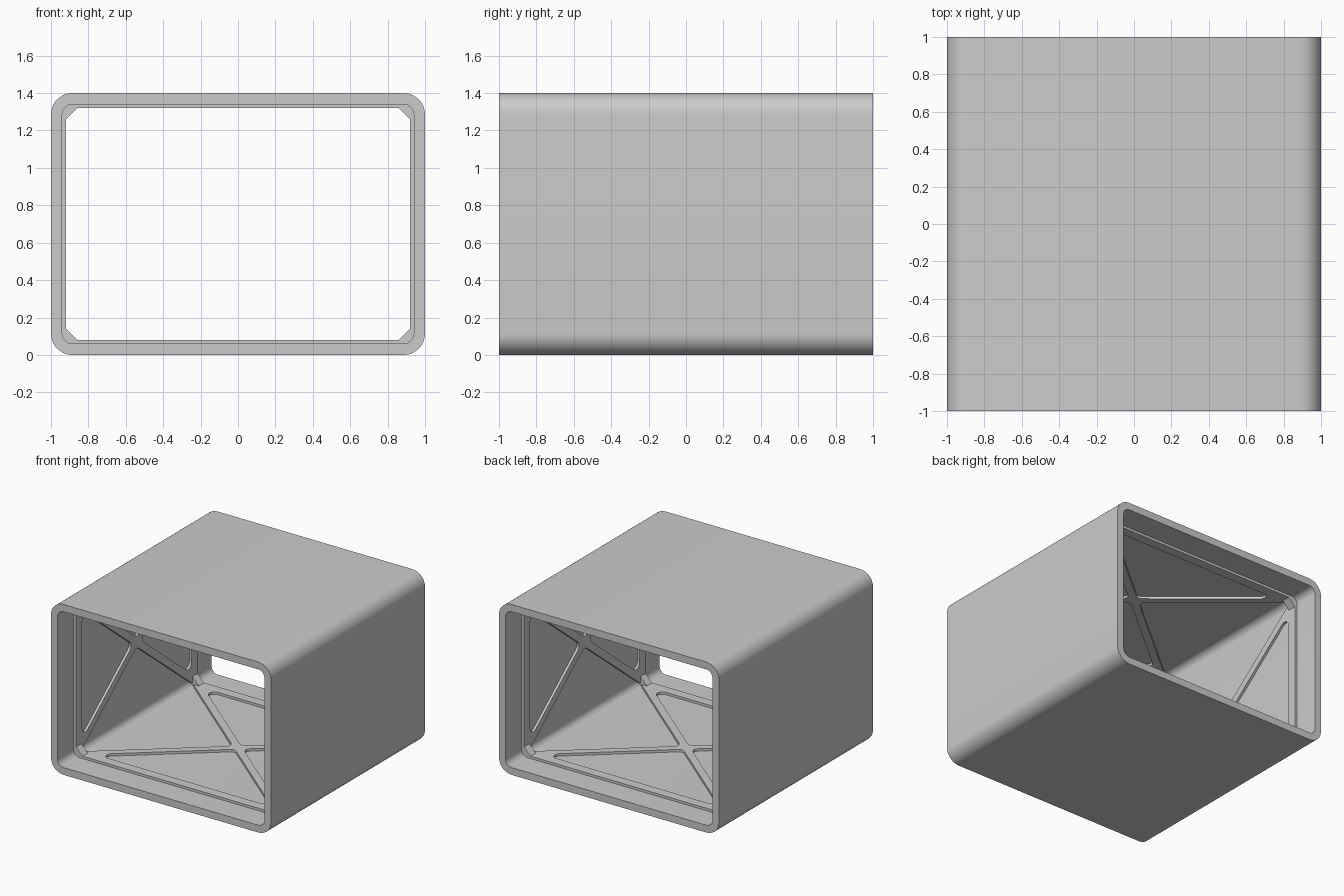
import bpy
import bmesh
import math
from mathutils import Vector

cube = bpy.data.objects.get("Cube")
if cube:
    bpy.data.objects.remove(cube, do_unlink=True)

WIDTH, HEIGHT = 2.0, 1.4
MID_Z = HEIGHT / 2
WALL, RIB_TOP = 0.06, 0.08     # wall thickness, distance of rib crest from outside
RIB_HALF = 0.03                # half width of a diagonal rib
RING_OUT, RING_IN = 0.79, 0.72 # end ring extents along y

gray = bpy.data.materials.new("plain_gray")
gray.use_nodes = True
color = (0.6, 0.6, 0.6, 1)
gray.diffuse_color = color
gray.node_tree.nodes["Principled BSDF"].inputs["Base Color"].default_value = color


def rounded(points, radii, segments=8):
    """Closed polygon with its corners rounded (one segment gives a chamfer)."""
    out = []
    for i, p in enumerate(points):
        p, r = Vector(p), radii[i]
        if r == 0:
            out.append(p)
            continue
        a = (Vector(points[i - 1]) - p).normalized()
        b = (Vector(points[(i + 1) % len(points)]) - p).normalized()
        half = a.angle(b) / 2
        center = p + (a + b).normalized() * (r / math.sin(half))
        start = p + a * (r / math.tan(half)) - center
        end = p + b * (r / math.tan(half)) - center
        sweep = math.pi - 2 * half
        for k in range(segments + 1):
            t = k / segments
            out.append(center + (start * math.sin((1 - t) * sweep)
                                 + end * math.sin(t * sweep)) / math.sin(sweep))
    return out


def rectangle(inset, radius, segments=8):
    x, y = WIDTH / 2 - inset, HEIGHT / 2 - inset
    return rounded([(-x, -y), (x, -y), (x, y), (-x, y)], [radius] * 4, segments)


def extruded(name, loops, depth, location, rotation):
    """Outline with holes, extruded symmetrically into a clean mesh."""
    curve = bpy.data.curves.new(name + "_profile", "CURVE")
    curve.dimensions = "2D"
    curve.fill_mode = "BOTH"
    curve.extrude = depth / 2
    for loop in loops:
        spline = curve.splines.new("POLY")
        spline.points.add(len(loop) - 1)
        for point, co in zip(spline.points, loop):
            point.co = (co.x, co.y, 0, 1)
        spline.use_cyclic_u = True
    helper = bpy.data.objects.new(name + "_profile", curve)
    bpy.context.collection.objects.link(helper)
    graph = bpy.context.evaluated_depsgraph_get()
    mesh = bpy.data.meshes.new_from_object(helper.evaluated_get(graph))
    bpy.data.objects.remove(helper, do_unlink=True)
    bpy.data.curves.remove(curve)

    bm = bmesh.new()
    bm.from_mesh(mesh)
    bmesh.ops.remove_doubles(bm, verts=bm.verts, dist=0.0001)
    bmesh.ops.recalc_face_normals(bm, faces=bm.faces)
    bm.to_mesh(mesh)
    bm.free()
    mesh.name = name
    mesh.materials.clear()
    mesh.materials.append(gray)

    obj = bpy.data.objects.new(name, mesh)
    bpy.context.collection.objects.link(obj)
    obj.location, obj.rotation_euler = location, rotation
    bpy.ops.object.select_all(action="DESELECT")
    obj.select_set(True)
    bpy.context.view_layer.objects.active = obj
    bpy.ops.object.shade_smooth_by_angle(angle=math.radians(30))
    return obj


# Outer tube, open at the front and back
upright = (math.pi / 2, 0, 0)
extruded("tube_shell", [rectangle(0, 0.115, 12), rectangle(WALL, 0.055)],
         2.0, (0, 0, MID_Z), upright)

# Raised rings near both ends, with chamfered inner corners
for name, side in (("front_ring", -1), ("back_ring", 1)):
    extruded(name, [rectangle(WALL - 0.01, 0.06), rectangle(RIB_TOP, 0.06, 1)],
             RING_OUT - RING_IN, (0, side * (RING_OUT + RING_IN) / 2, MID_Z), upright)


def cross_brace(name, reach, location, angle):
    """Crossed ribs on one wall, with rounded triangular pockets at both ends."""
    run = 0.75                                # diagonals aim at the ring corners
    length = math.hypot(reach, run)
    slope, shift = reach / run, RIB_HALF * length / run
    edge = slope * RING_IN + shift
    outline = rounded([(-edge, -RING_IN), (edge, -RING_IN), (shift, 0),
                       (edge, RING_IN), (-edge, RING_IN), (-shift, 0)],
                      [0, 0, 0.045, 0, 0, 0.045])
    loops = [outline]
    far, apex = RING_IN - 0.01, RIB_HALF * length / reach
    base = slope * far - shift
    for s in (-1, 1):
        loops.append(rounded([(-base, s * far), (base, s * far), (0, s * apex)],
                             [0.045] * 3))
    extruded(name, loops, 0.03, location, (0, angle, 0))


# Cross braces on the four inner walls
mid = RIB_TOP - 0.015
cross_brace("floor_brace", 0.90, (0, 0, mid), 0)
cross_brace("ceiling_brace", 0.90, (0, 0, HEIGHT - mid), math.pi)
cross_brace("left_brace", 0.60, (1 - mid, 0, MID_Z), math.pi / 2)
cross_brace("right_brace", 0.60, (mid - 1, 0, MID_Z), -math.pi / 2)
